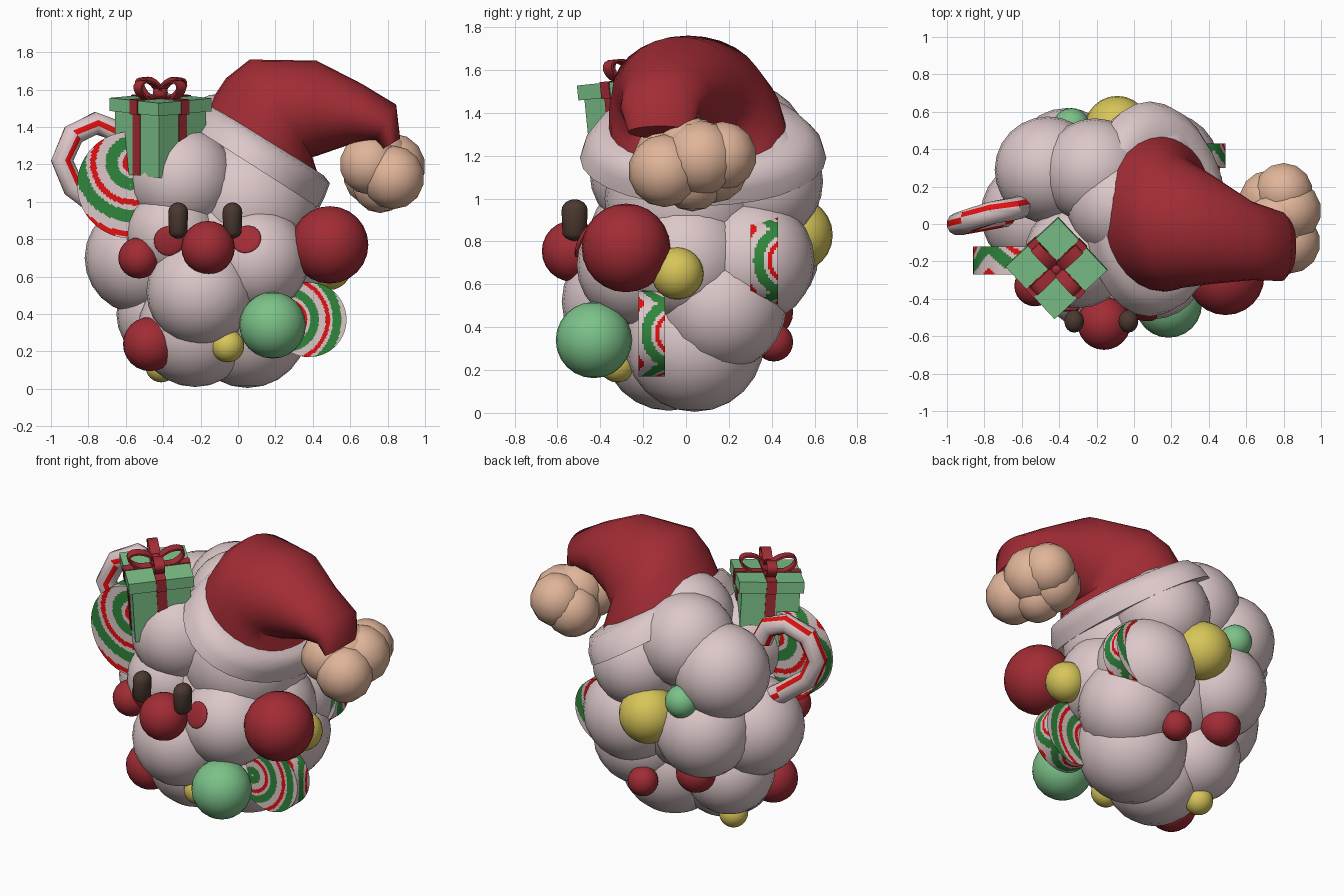
import bpy, bmesh
from math import sin, cos, pi, radians, hypot
from mathutils import Matrix, Vector

cube = bpy.data.objects.get("Cube")
if cube:
    bpy.data.objects.remove(cube, do_unlink=True)


def material(name, rgb):
    m = bpy.data.materials.new(name)
    m.use_nodes = True
    m.diffuse_color = (*rgb, 1)
    m.node_tree.nodes["Principled BSDF"].inputs["Base Color"].default_value = (*rgb, 1)
    return m


FLUFF = material("pale pink fluff", (0.72, 0.575, 0.585))
RED = material("deep red", (0.36, 0.025, 0.035))
GREEN = material("mint green", (0.2, 0.54, 0.25))
YELLOW = material("yellow", (0.68, 0.56, 0.1))
PEACH = material("peach", (0.75, 0.46, 0.32))
BROWN = material("dark brown", (0.07, 0.04, 0.03))
CANDY_RED = material("candy red", (0.78, 0.005, 0.005))
CANDY_GREEN = material("candy green", (0.03, 0.24, 0.045))


def finish(name, bm, mats, matrix=None, smooth=True, angle=40):
    bmesh.ops.recalc_face_normals(bm, faces=bm.faces)
    mesh = bpy.data.meshes.new(name)
    bm.to_mesh(mesh)
    bm.free()
    obj = bpy.data.objects.new(name, mesh)
    bpy.context.collection.objects.link(obj)
    for m in mats:
        mesh.materials.append(m)
    if matrix:
        obj.matrix_world = matrix
    if smooth:
        bpy.ops.object.select_all(action="DESELECT")
        obj.select_set(True)
        bpy.context.view_layer.objects.active = obj
        bpy.ops.object.shade_smooth_by_angle(angle=radians(angle))
    return obj


def ball(name, center, r, mat, segments=24, scale=(1, 1, 1), rot=None):
    bm = bmesh.new()
    bmesh.ops.create_uvsphere(bm, u_segments=segments, v_segments=segments // 2, radius=r)
    mtx = Matrix.Translation(center)
    if rot:
        mtx = mtx @ rot.to_matrix().to_4x4()
    return finish(name, bm, [mat], mtx @ Matrix.Diagonal((*scale, 1)))


def box(name, center, size, mat, matrix):
    bm = bmesh.new()
    bmesh.ops.create_cube(bm, size=1)
    return finish(name, bm, [mat], matrix @ Matrix.Translation(center) @ Matrix.Diagonal((*size, 1)),
                  smooth=False)


def loft(name, rings, mats, rule=lambda i, j: 0, caps=True, closed=False, angle=40):
    """Skin a list of point rings; rule(i, j) picks the material of each face."""
    bm = bmesh.new()
    rows = [[bm.verts.new(p) for p in ring] for ring in rings]
    n = len(rows[0])
    for i in range(len(rows) if closed else len(rows) - 1):
        a, b = rows[i], rows[(i + 1) % len(rows)]
        for j in range(n):
            k = (j + 1) % n
            bm.faces.new((a[j], a[k], b[k], b[j])).material_index = rule(i, j)
    if caps and not closed:
        bm.faces.new(rows[0])
        bm.faces.new(rows[-1])
    return finish(name, bm, mats, angle=angle)


def tilted_ring(x, y, z, a, b, tilt, n=28):
    """Ellipse with half widths a and b (along y), its axis leaning from z towards +x."""
    return [Vector((x + a * cos(t) * cos(tilt), y + b * sin(t), z - a * cos(t) * sin(tilt)))
            for t in (2 * pi * j / n for j in range(n))]


# Fluffy body made of overlapping puffs
face_left, face_right = ((-.35, -.2, .83), .25), ((.1, -.23, .69), .28)
puffs = [
    face_left, face_right,
    ((-.2, -.29, .52), .29), ((-.52, .05, .7), .3), ((-.3, -.165, 1.12), .285),
    ((-.46, .29, 1.12), .285), ((-.21, .28, 1.25), .285), ((-.08, .1, 1.3), .28),
    ((-.36, .33, .74), .29), ((.16, .3, .71), .3), ((.18, .17, .5), .3),
    ((.05, .04, .33), .325), ((-.23, -.08, .32), .31), ((-.38, .1, .4), .27),
    ((.08, .36, 1.08), .28), ((.05, .0, 1.0), .38), ((.2, .0, .72), .3),
    ((-.15, .05, .75), .42),
]
for i, (c, r) in enumerate(puffs):
    ball(f"body_puff_{i + 1}", c, r, FLUFF)

# Eyes, nose and cheeks
for side, x in (("right", -.32), ("left", -.03)):
    rings = []
    for i in range(9):
        t = pi * i / 8
        z = -cos(t) * .052 + (-.045 if i < 4 else .045)
        rr = max(.053 * sin(t), .003)
        rings.append(tilted_ring(x, -.52, .9 + z, rr, rr * 1.15, 0, 16))
    loft(f"{side}_eye", rings, [BROWN])
ball("nose", (-.16, -.53, .755), .143, RED)
for side, (c, r), x, z in (("right", face_left, -.37, .79), ("left", face_right, .045, .8)):
    dx, dz = x - c[0], z - c[2]
    normal = Vector((dx, -(r * r - dx * dx - dz * dz) ** .5, dz))
    ball(f"{side}_cheek", Vector(c) + normal, .08, RED, scale=(1, 1, .22),
         rot=normal.to_track_quat("Z", "Y"))

# Round ornaments
ornaments = [
    ("red", RED, (.49, -.28, .77), .207), ("red", RED, (-.53, -.33, .7), .11),
    ("red", RED, (-.47, -.22, .24), .145), ("red", RED, (.02, .41, .33), .09),
    ("red", RED, (-.34, .38, .47), .12),
    ("green", GREEN, (.185, -.43, .34), .178), ("green", GREEN, (-.335, .52, .98), .1),
    ("yellow", YELLOW, (-.055, -.32, .23), .088), ("yellow", YELLOW, (-.41, .1, .12), .085),
    ("yellow", YELLOW, (-.09, .51, .83), .175), ("yellow", YELLOW, (.485, -.04, .65), .122),
]
for i, (colour, mat, c, r) in enumerate(ornaments):
    ball(f"{colour}_ornament_{i + 1}", c, r, mat)


# Mint discs: rings around an off-centre point on the faces, arcs on the rim
def mint(name, center, r, thick, offset, shift):
    n, steps, rim = 128, 30, 14
    fr = [max(i / steps, .01) for i in range(steps + 1)]
    profile = ([(f, -thick / 2) for f in fr]
               + [(1, thick * (i / rim - .5)) for i in range(1, rim)]
               + [(f, thick / 2) for f in reversed(fr)])
    rings = [[Vector(center) + Vector((r * f * cos(2 * pi * j / n), y, r * f * sin(2 * pi * j / n)))
              for j in range(n)] for f, y in profile]

    def bands(i, j):
        (f0, y0), (f1, y1) = profile[i], profile[i + 1]
        a, f = 2 * pi * (j + .5) / n, (f0 + f1) / 2
        if f0 == f1:
            v = sin(a) if abs(cos(a)) > .7 else cos(a)
            d = hypot((y0 + y1) / 2 / r - .6, v) + .27
        else:
            d = hypot(f * cos(a) - offset[0], f * sin(a) - offset[1]) + shift
        t = ((d - .4) / .6) % 1
        return 1 if abs(t - .5) > .31 else 2 if abs(t - .58) < .09 else 0
    loft(name, rings, [FLUFF, CANDY_GREEN, CANDY_RED], bands)


mint("large_mint", (-.575, -.195, 1.09), .285, .15, (.05, .42), 0)
mint("front_mint", (.38, -.16, .37), .2, .125, (-.6, 0), .25)
mint("back_mint", (.28, .365, .71), .21, .13, (-.1, .3), 0)

# Striped candy cane swept along a hook
path = [Vector(p) for p in ((-.61, .09, 1.29), (-.65, .08, 1.38), (-.76, .06, 1.42), (-.88, .02, 1.36),
                            (-.94, 0, 1.22), (-.88, .01, 1.08), (-.72, .04, .96), (-.52, .08, .83))]
rings = []
for i, p in enumerate(path):
    d = (path[min(i + 1, len(path) - 1)] - path[max(i - 1, 0)]).normalized()
    u = Vector((0, 1, 0))
    u = (u - d * u.dot(d)).normalized()
    v = d.cross(u)
    rings.append([p + .062 * (u * cos(t) + v * sin(t)) for t in (pi * (j + .5) / 6 for j in range(12))])
loft("candy_cane", rings, [FLUFF, CANDY_RED], lambda i, j: int((j + i // 3) % 4 == 1))

# Gift box with ribbons and bow, standing with one edge towards the front
G = (Matrix.Translation((-.415, -.235, 1.52)) @ Matrix.Rotation(.1, 4, "X")
     @ Matrix.Rotation(radians(43), 4, "Z"))
box("gift_box", (0, 0, -.2), (.345, .345, .34), GREEN, G)
box("gift_lid", (0, 0, 0), (.385, .385, .07), GREEN, G)
for i in range(2):
    R = G @ Matrix.Rotation(i * pi / 2, 4, "Z")
    box(f"box_ribbon_{i + 1}", (0, 0, -.2), (.06, .355, .335), RED, R)
    box(f"lid_ribbon_{i + 1}", (0, 0, 0), (.06, .395, .08), RED, R)
for i in range(4):
    n = 16
    M = (G @ Matrix.Rotation(i * pi / 2, 4, "Z") @ Matrix.Translation((.015, 0, .05))
         @ Matrix.Rotation(-.4, 4, "Y"))
    rings = []
    for s in range(n):
        t = 2 * pi * s / n
        ring = [(.078 - (.075 + e) * cos(t), w, (.04 + e) * sin(t))
                for e, w in ((0, -.03), (.012, -.03), (.012, .03), (0, .03))]
        rings.append([M @ Vector(p) for p in ring])
    loft(f"bow_loop_{i + 1}", rings, [RED], closed=True)
ball("bow_knot", G @ Vector((0, 0, .065)), .04, RED, 12)

# Hat: fluffy brim, drooping cone and bobble
brim = [(.085, .08, 1.19, .37, .5), (.085, .08, 1.19, .415, .575), (.125, .08, 1.25, .405, .555),
        (.163, .07, 1.31, .39, .495), (.172, .06, 1.325, .34, .4)]
loft("hat_brim", [tilted_ring(*b, .57) for b in brim], [FLUFF], angle=75)
cone = [(.14, .06, 1.29, .375, .42, .57), (.18, .04, 1.41, .35, .4, .8), (.23, .01, 1.5, .31, .355, 1.0),
        (.42, -.03, 1.5, .255, .29, 1.57), (.63, -.09, 1.47, .165, .21, 1.75),
        (.79, -.12, 1.425, .11, .185, 2.1), (.82, -.12, 1.31, .055, .15, 2.6)]
loft("hat_cone", [tilted_ring(*c) for c in cone], [RED], angle=60)
bobble = [((.7, -.08, 1.2), .16), ((.83, -.1, 1.13), .17), ((.83, .07, 1.19), .175),
          ((.72, .13, 1.14), .16), ((.8, .17, 1.2), .16), ((.76, .03, 1.09), .15), ((.76, .02, 1.22), .165)]
for i, (c, r) in enumerate(bobble):
    ball(f"hat_bobble_puff_{i + 1}", c, r, PEACH, 14)
